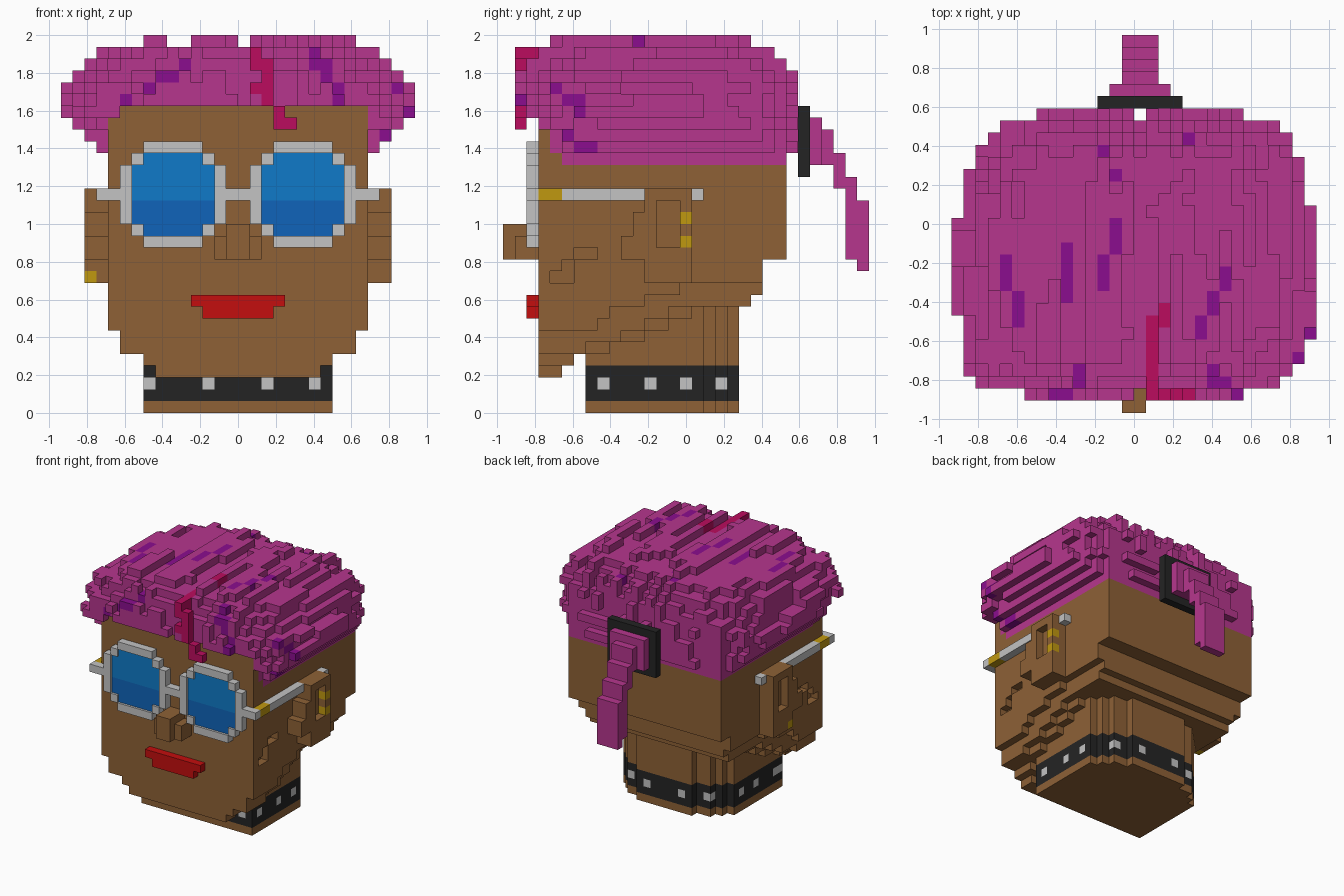
import bpy, bmesh, random

if "Cube" in bpy.data.objects:
    bpy.data.objects.remove(bpy.data.objects["Cube"])

random.seed(7)
U = 0.0625  # block size


def srgb(*c):
    return [((v / 255 + 0.055) / 1.055) ** 2.4 for v in c] + [1]


MATS = {}
for label, rgb in {"skin": (142, 97, 54), "pink_hair": (182, 54, 141), "black": (36, 36, 36),
                   "silver": (195, 195, 195), "lens_blue": (16, 122, 200),
                   "lens_dark_blue": (16, 100, 186), "lip_red": (196, 14, 14),
                   "crimson": (187, 12, 94), "purple": (139, 13, 143),
                   "gold": (192, 152, 16)}.items():
    m = bpy.data.materials.new(label)
    m.use_nodes = True
    m.diffuse_color = srgb(*rgb)
    m.node_tree.nodes["Principled BSDF"].inputs["Base Color"].default_value = srgb(*rgb)
    MATS[label] = m


def box(x0, x1, y0, y1, z0, z1, mat):
    """Cells of a solid block, as a position -> material map."""
    return {(x, y, z): mat for x in range(x0, x1) for y in range(y0, y1) for z in range(z0, z1)}


def build(name, cells, solid=()):
    """Skin the cells with their exposed faces only, then merge flat areas."""
    bm = bmesh.new()
    used = sorted(set(cells.values()))
    verts = {}

    def vert(p):
        if p not in verts:
            verts[p] = bm.verts.new((p[0] * U, (p[1] - 15.5) * U, p[2] * U))
        return verts[p]

    for c, mat in cells.items():
        for axis in range(3):
            for side in (0, 1):
                n = list(c)
                n[axis] += 2 * side - 1
                if tuple(n) in cells or tuple(n) in solid:
                    continue
                a, b = (axis + 1) % 3, (axis + 2) % 3
                ring = []
                for da, db in ((0, 0), (1, 0), (1, 1), (0, 1)):
                    p = list(c)
                    p[axis] += side
                    p[a] += da
                    p[b] += db
                    ring.append(vert(tuple(p)))
                f = bm.faces.new(ring if side else ring[::-1])
                f.material_index = used.index(mat)
    bmesh.ops.dissolve_limit(bm, angle_limit=0.01, verts=bm.verts[:], edges=bm.edges[:],
                             delimit={'MATERIAL'})
    me = bpy.data.meshes.new(name)
    bm.to_mesh(me)
    bm.free()
    for u in used:
        me.materials.append(MATS[u])
    ob = bpy.data.objects.new(name, me)
    bpy.context.collection.objects.link(ob)
    return ob


# Head: main block, then stepped jaw layers (half width, back end, bottom, top)
head = box(-11, 11, 3, 24, 13, 28, "skin")
for w, back, z0, z1 in ((11, 22, 11, 13), (11, 15, 10, 11), (11, 12, 9, 10), (11, 9, 8, 9),
                        (11, 8, 7, 8), (10, 22, 10, 11), (10, 21, 9, 10), (10, 14, 8, 9),
                        (10, 12, 7, 8), (10, 10, 6, 7), (10, 7, 5, 6), (9, 16, 8, 9),
                        (9, 14, 7, 8), (9, 12, 6, 7), (9, 9, 5, 6), (8, 6, 4, 5), (7, 5, 3, 4)):
    head.update(box(-w, w, 3, back, z0, z1, "skin"))
# cheek hollows
for y, z in ((4, 11), (5, 12), (5, 11), (7, 13), (6, 13)):
    for x in (-11, 10):
        head.pop((x, y, z))
# scalp colour
for (x, y, z) in head:
    if z >= 26 or (y >= 5 and z >= 21) or (y >= 4 and z >= 22):
        head[x, y, z] = "pink_hair"
build("head", head)

# Neck with chamfered back corners and a studded collar
neck = {}
for y0, y1, w in ((7, 17, 8), (17, 18, 7), (18, 19, 6), (19, 20, 4)):
    neck.update(box(-w, w, y0, y1, 0, 10, "skin"))
    neck.update(box(-w, w, y0, y1, 1, 4, "black"))
studs = [(x, 7) for x in (-8, -3, 2, 6)] + [(x, 19) for x in (-3, 2)]
studs += [(x, y) for x in (-8, 7) for y in (8, 12, 15)] + [(-6, 18), (5, 18)]
for x, y in studs:
    neck[x, y, 2] = "silver"
build("neck_and_collar", neck, head)

# Ears with a recessed middle and earrings
for name, inner, outer, rings in (("left_ear", 11, 12, [(15, 14), (15, 16)]),
                                  ("right_ear", -12, -13, [(12, 11)])):
    ear = {}
    for x in (inner, outer):
        ear.update(box(x, x + 1, 12, 16, 11, 13, "skin"))
        ear.update(box(x, x + 1, 10, 16, 13, 15, "skin"))
        ear.update(box(x, x + 1, 11, 16, 15, 17, "skin"))
        ear.update(box(x, x + 1, 12, 16, 17, 19, "skin"))
    for c in box(outer, outer + 1, 13, 15, 14, 18, "skin"):
        ear.pop(c)
    for y, z in rings:
        ear[outer, y, z] = "gold"
    build(name, ear, head)

# Nose and lips
build("nose", box(-2, 2, 1, 3, 13, 15, "skin") | box(-1, 1, 0, 3, 13, 16, "skin"), head)
build("lips", box(-4, 4, 2, 3, 9, 10, "lip_red") | box(-3, 3, 2, 3, 8, 9, "lip_red"), head)

# Glasses: octagonal rims, bridge and arms
frame = box(-1, 1, 2, 3, 18, 19, "silver")
lenses = {}
for start in (-10, 1):
    for a in range(9):
        for b in range(9):
            p, q = abs(a - 4), abs(b - 4)
            cell = (start + a, 2, 14 + b)
            if (max(p, q) == 4 and min(p, q) <= 2) or p == q == 3:
                frame[cell] = "silver"
            elif max(p, q) <= 3:
                lenses[cell] = "lens_blue" if cell[2] >= 18 else "lens_dark_blue"
for x in (-12, 11):
    frame.update(box(x, x + 1, 2, 12, 18, 19, "silver"))
    frame.update(box(x, x + 1, 3, 5, 18, 19, "gold"))
    frame.update(box(x, x + 1, 16, 17, 18, 19, "silver"))
frame.update(box(-11, -10, 2, 3, 18, 19, "silver") | box(10, 11, 2, 3, 18, 19, "silver"))
build("glasses_frame", frame)
build("lenses", lenses).location.y = 0.3 * U

# Hair: rounded mass broken into strands that run front to back
shifts, heights = {}, {}


def strand(lane, y):
    """Random height shared by a run of cells along one lane."""
    if lane not in shifts:
        shifts[lane] = random.randrange(6)
    run = (lane, (y + shifts[lane]) // 6)
    if run not in heights:
        heights[run] = random.random()
    return heights[run]


hair = {}
for (x, y, z) in box(-15, 15, 1, 25, 22, 32, "pink_hair"):
    if (x, y, z) in head:
        continue
    ax = abs(x + 0.5)
    fx = ax / 14.5
    fy = (y + 0.5 - 11) / (14 if y >= 11 else 10)
    fz = (z + 0.5 - 22) / 10
    if y < 3 and z < (26 if ax < 10 else 25):
        continue
    if ax > 11 and (y < 5 and z < 24 or z < 22 + (ax - 12) * 0.8):
        continue
    lane = (x > 0, z) if fx > fz else x
    if (fx ** 4 + fy ** 4 + fz ** 4) ** 0.25 < 0.92 + 0.11 * strand(lane, y):
        hair[x, y, z] = "pink_hair"


def tint(axis, step, fixed, mat):
    """Colour the outermost hair cell along an axis, at a fixed pair of other indices."""
    hits = [c for c in hair if c[:axis] + c[axis + 1:] == fixed]
    if hits:
        hair[max(hits, key=lambda c: c[axis] * step)] = mat


# purple streaks over the crown, fringe and sides
for x, y0, y1 in ((-11, 10, 13), (-10, 7, 10), (-6, 9, 14), (-3, 21, 22), (-2, 19, 20),
                  (-2, 13, 16), (-3, 10, 13), (-5, 2, 4), (4, 22, 23), (7, 10, 12),
                  (6, 8, 10), (5, 6, 8), (6, 3, 4), (7, 2, 3)):
    for y in range(y0, y1):
        tint(2, 1, (x, y), "purple")
for x, z in ((-10, 26), (-8, 27), (-7, 28), (-6, 28), (-5, 29), (6, 29), (7, 28), (8, 27), (8, 26)):
    tint(1, -1, (x, z), "purple")
for y, z in ((4, 27), (5, 26), (6, 25), (6, 26), (5, 23), (6, 22), (7, 22)):
    tint(0, 1, (y, z), "purple")
# crimson lock over the crown and down the forehead
for x, y0, y1 in ((1, 1, 8), (2, 7, 9)):
    for y in range(y0, y1):
        tint(2, 1, (x, y), "crimson")
for x0, x1, z0, z1 in ((1, 2, 29, 31), (2, 3, 26, 30), (3, 4, 24, 26), (4, 5, 24, 25)):
    hair.update(box(x0, x1, 1, 2, z0, z1, "crimson"))
hair.update(box(1, 2, 1, 3, 30, 31, "crimson"))
build("hair", hair, head)

# Hair tie and ponytail
build("hair_tie", box(-3, 4, 25, 26, 20, 26, "black"))
tail = box(-2, 3, 26, 27, 21, 25, "pink_hair")
for y, z0, z1 in ((27, 21, 24), (28, 19, 22), (29, 13, 20), (30, 12, 18)):
    tail.update(box(-1, 2, y, y + 1, z0, z1, "pink_hair"))
build("ponytail", tail)
